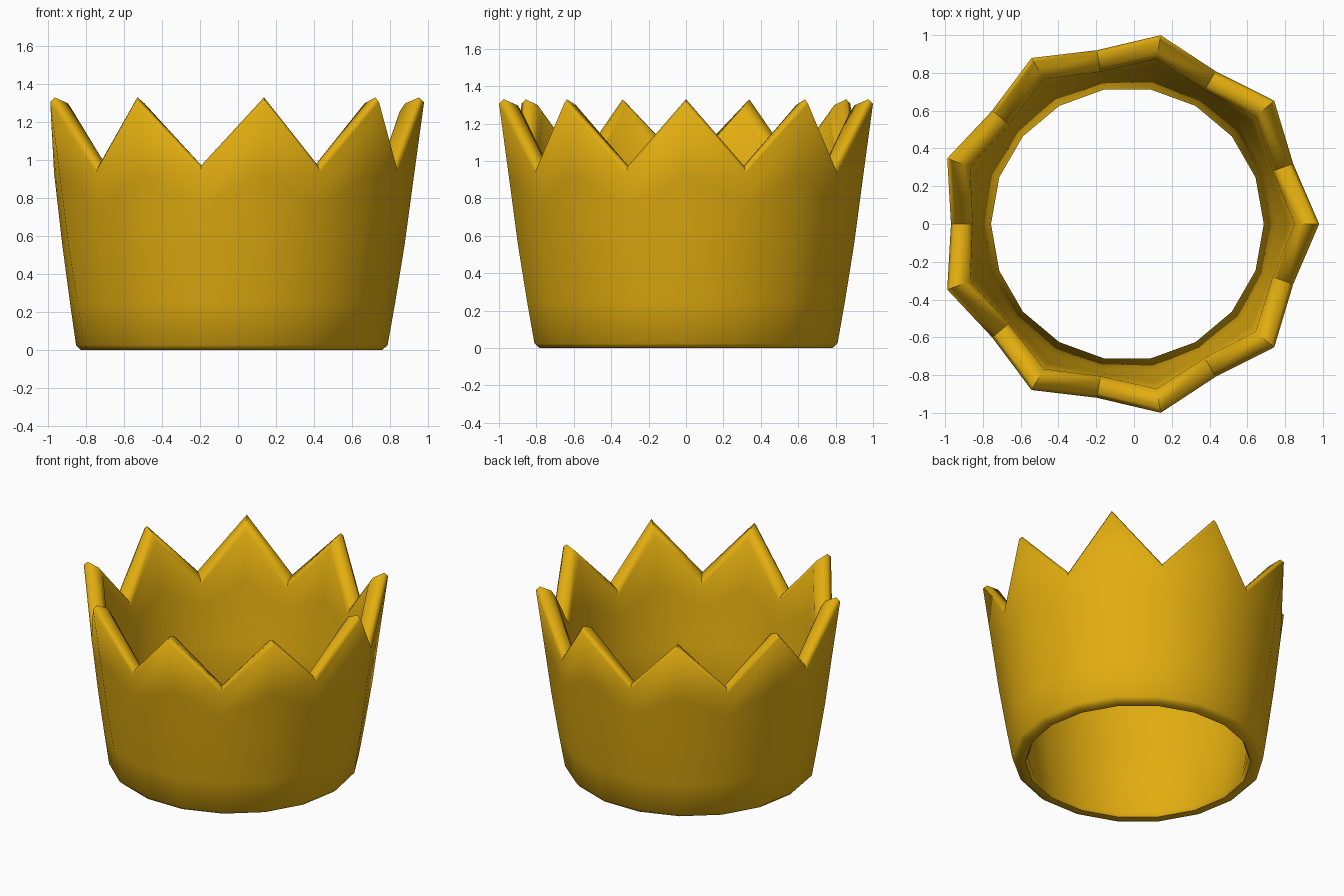
import bpy, bmesh, math

if "Cube" in bpy.data.objects:
    bpy.data.objects.remove(bpy.data.objects["Cube"])

# Wall cross-sections (radius, height) at a peak and at a valley, starting at the
# bottom outside, over the rounded rim, then down the inside
PEAK = [(0.795, 0.0), (0.823, 0.025), (0.863, 0.25), (0.912, 0.55), (0.962, 0.92), (1.015, 1.305),
        (0.990, 1.33), (0.915, 1.298), (0.886, 1.255),
        (0.850, 0.90), (0.790, 0.50), (0.722, 0.03), (0.738, 0.0)]
VALLEY = [(0.795, 0.0), (0.818, 0.025), (0.850, 0.25), (0.890, 0.55), (0.914, 0.76), (0.934, 0.935),
          (0.910, 0.972), (0.845, 0.95), (0.818, 0.91),
          (0.806, 0.76), (0.780, 0.50), (0.722, 0.03), (0.738, 0.0)]
POINTS = 9
CENTRE_X = -0.035

gold = bpy.data.materials.new("gold")
gold.diffuse_color = (0.76, 0.42, 0.005, 1)
gold.use_nodes = True
gold.node_tree.nodes["Principled BSDF"].inputs["Base Color"].default_value = gold.diffuse_color

# Crown wall: alternate the two sections around the ring
bm = bmesh.new()
columns = []
for i in range(2 * POINTS):
    a = i * math.pi / POINTS
    section = VALLEY if i % 2 else PEAK
    columns.append([bm.verts.new((CENTRE_X + r * math.cos(a), r * math.sin(a), z))
                    for r, z in section])
for i, c in enumerate(columns):
    d = columns[(i + 1) % len(columns)]
    for j in range(len(c)):
        k = (j + 1) % len(c)
        bm.faces.new((c[j], d[j], d[k], c[k]))
bmesh.ops.recalc_face_normals(bm, faces=bm.faces[:])

mesh = bpy.data.meshes.new("crown")
bm.to_mesh(mesh)
bm.free()
mesh.materials.append(gold)
crown = bpy.data.objects.new("crown", mesh)
bpy.context.collection.objects.link(crown)
bpy.context.view_layer.objects.active = crown
crown.select_set(True)
bpy.ops.object.shade_smooth_by_angle(angle=math.radians(60))
